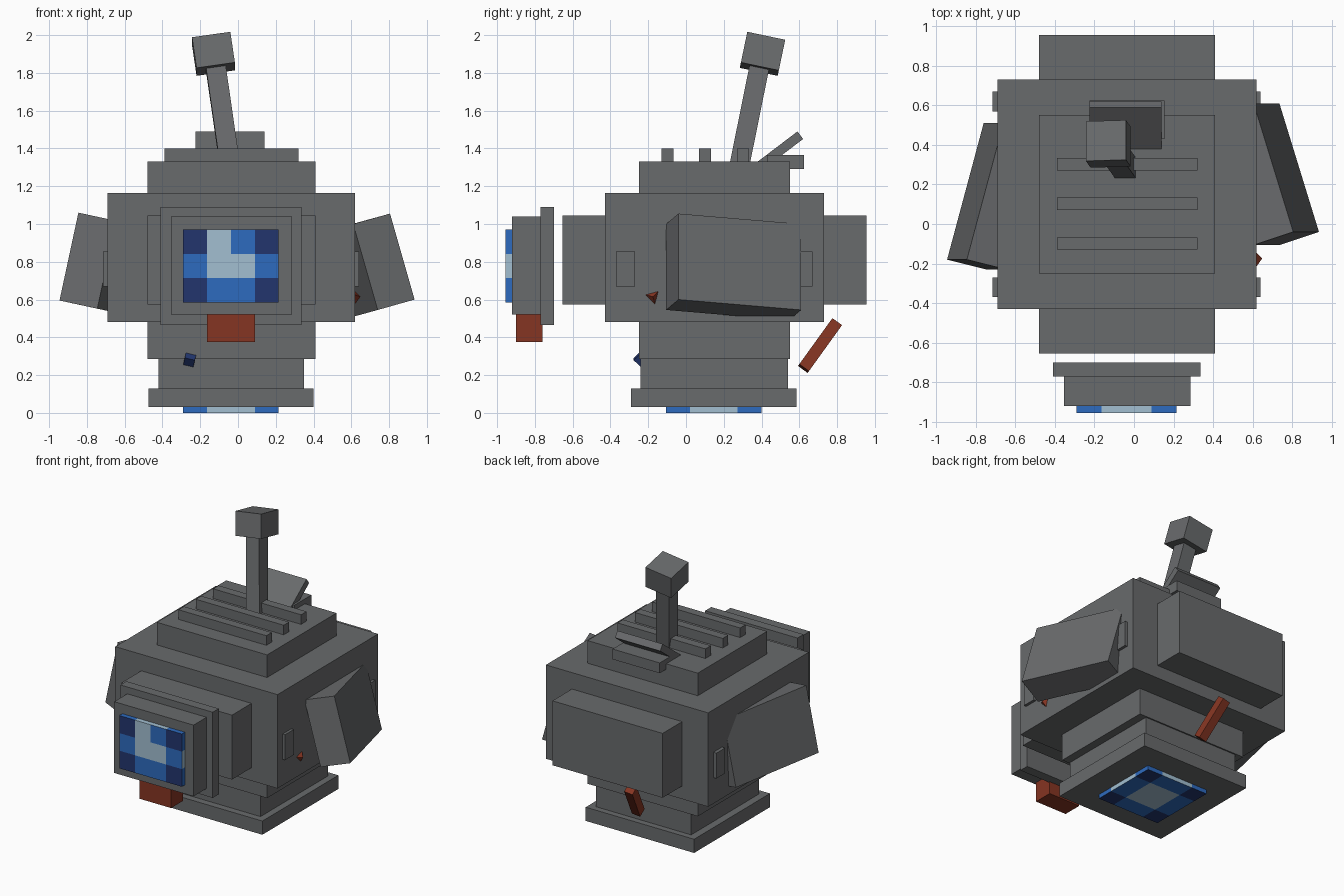
import bpy, bmesh
from mathutils import Matrix, Vector, Euler

if "Cube" in bpy.data.objects:
    bpy.data.objects.remove(bpy.data.objects["Cube"])


def mat(name, rgb):
    m = bpy.data.materials.new(name)
    m.diffuse_color = (*rgb, 1)
    m.use_nodes = True
    m.node_tree.nodes["Principled BSDF"].inputs["Base Color"].default_value = m.diffuse_color
    return m


GRAY = mat("dark_gray", (0.14, 0.145, 0.15))
RED = mat("rust_red", (0.235, 0.035, 0.016))
BLUE = mat("blue", (0.027, 0.145, 0.52))
NAVY = mat("navy", (0.016, 0.036, 0.155))
PALE = mat("pale_blue", (0.36, 0.52, 0.64))


def finish(name, bm, mats):
    bmesh.ops.recalc_face_normals(bm, faces=bm.faces)
    me = bpy.data.meshes.new(name)
    bm.to_mesh(me)
    bm.free()
    for m in mats:
        me.materials.append(m)
    ob = bpy.data.objects.new(name, me)
    bpy.context.collection.objects.link(ob)
    return ob


def skew_box(name, corner, a, b, c, m=GRAY):
    """Box from one corner and its three edge vectors."""
    a, b, c, o = Vector(a), Vector(b), Vector(c), Vector(corner)
    bm = bmesh.new()
    bmesh.ops.create_cube(bm, size=1)
    for v in bm.verts:
        p = v.co + Vector((0.5, 0.5, 0.5))
        v.co = o + a * p.x + b * p.y + c * p.z
    return finish(name, bm, [m])


def box(name, x, y, z, m=GRAY):
    return skew_box(name, (x[0], y[0], z[0]), (x[1] - x[0], 0, 0),
                    (0, y[1] - y[0], 0), (0, 0, z[1] - z[0]), m)


def turned_cube(name, center, size, rot, m):
    bm = bmesh.new()
    bmesh.ops.create_cube(bm, size=size,
                          matrix=Matrix.Translation(center) @ rot.to_matrix().to_4x4())
    return finish(name, bm, [m])


def rod(name, start, end, width, m=GRAY):
    """Square rod between two points, its sides close to the x and y axes."""
    s, e = Vector(start), Vector(end)
    c = (e - s).normalized()
    a = (Vector((1, 0, 0)) - c * c.x).normalized()
    b = c.cross(a)
    a, b = a * width, b * width
    return skew_box(name, s - (a + b) / 2, a, b, e - s, m)


def tiled_panel(name, center, size, depth, cells, rot, highlight=False):
    """Glowing panel: navy corners, blue rim, pale middle; local +z faces out."""
    nx, ny = cells
    bm = bmesh.new()
    bmesh.ops.create_grid(bm, x_segments=nx, y_segments=ny, size=0.5)
    ext = bmesh.ops.extrude_face_region(bm, geom=bm.faces[:])
    for g in ext["geom"]:
        if isinstance(g, bmesh.types.BMVert):
            g.co.z = 1
    for f in bm.faces:
        p = f.calc_center_median()
        eu, ev = abs(p.x) > 0.5 - 1 / nx, abs(p.y) > 0.5 - 1 / ny
        if 0.1 < p.z < 0.9:                      # rim faces
            f.material_index = 0 if eu and ev else 2
        else:
            f.material_index = 1 if eu and ev else 0 if eu or ev else 2
            if highlight and ev and p.y > 0 and -0.25 < p.x < 0:
                f.material_index = 2             # glint at the top
    mtx = (Matrix.Translation(center) @ Euler(rot).to_matrix().to_4x4()
           @ Matrix.Diagonal((size[0], size[1], depth, 1)))
    bm.transform(mtx)
    return finish(name, bm, [BLUE, NAVY, PALE])


PI = 3.14159265
WIDE = (-0.48, 0.41)

# Stacked body
box("body", (-0.69, 0.62), (-0.43, 0.73), (0.48, 1.165))
box("front_block", WIDE, (-0.655, -0.43), (0.575, 1.045))
box("back_block", WIDE, (0.73, 0.955), (0.575, 1.045))
box("roof_block", WIDE, (-0.25, 0.55), (1.165, 1.33))
box("lower_block", WIDE, (-0.25, 0.55), (0.285, 0.48))
box("neck", (-0.42, 0.35), (-0.24, 0.54), (0.13, 0.285))
box("base", (-0.475, 0.40), (-0.29, 0.585), (0.03, 0.13))
tiled_panel("base_lamp", (-0.0375, 0.1475, 0.03), (0.505, 0.505), 0.03, (4, 4), (PI, 0, 0))

# Roof ridges and hatch
for i, y in enumerate((-0.13, 0.07, 0.27)):
    box(f"roof_ridge_{i + 1}", (-0.39, 0.32), (y, y + 0.063), (1.33, 1.40))
box("hatch_sill", (-0.225, 0.155), (0.43, 0.625), (1.29, 1.365))
skew_box("hatch_lid", (-0.225, 0.365, 1.319), (0.365, 0, 0), (0, 0.225, 0.171), (0, 0.03, -0.04))

# Floating face screen
box("screen_back", (-0.41, 0.335), (-0.77, -0.70), (0.465, 1.09))
box("screen_frame", (-0.355, 0.285), (-0.92, -0.77), (0.52, 1.04))
tiled_panel("screen", (-0.0375, -0.92, 0.7775), (0.505, 0.385), 0.035, (4, 3), (PI / 2, 0, 0), True)
box("chin", (-0.165, 0.09), (-0.90, -0.76), (0.375, 0.52), RED)

# Side studs
for side, x in (("left", (-0.715, -0.69)), ("right", (0.62, 0.64))):
    box(f"{side}_front_stud", x, (-0.37, -0.27), (0.67, 0.855))
    box(f"{side}_back_stud", x, (0.57, 0.67), (0.67, 0.855))

# Tilted side flaps
skew_box("right_flap", (0.935, -0.04, 0.60), (-0.195, -0.065, -0.055),
         (-0.20, 0.65, -0.055), (-0.13, 0, 0.455))
skew_box("left_flap", (-0.945, -0.18, 0.595), (0.20, -0.05, -0.043),
         (0.185, 0.69, -0.04), (0.10, 0, 0.465))

# Antenna
rod("antenna_stem", (-0.043, 0.283, 1.31), (-0.118, 0.388, 1.83), 0.105)
rod("antenna_head", (-0.118, 0.388, 1.82), (-0.142, 0.422, 1.982), 0.205)

# Loose bits
rod("tail_rod", (-0.05, 0.622, 0.235), (-0.11, 0.797, 0.478), 0.063, RED)
turned_cube("side_spike", (0.57, -0.175, 0.615), 0.09,
            Vector((1, 1, 1)).rotation_difference(Vector((1, 0, 0))), RED)
turned_cube("front_nub", (-0.255, -0.238, 0.285), 0.055, Euler((PI / 4, 0.23, 0)), NAVY)
